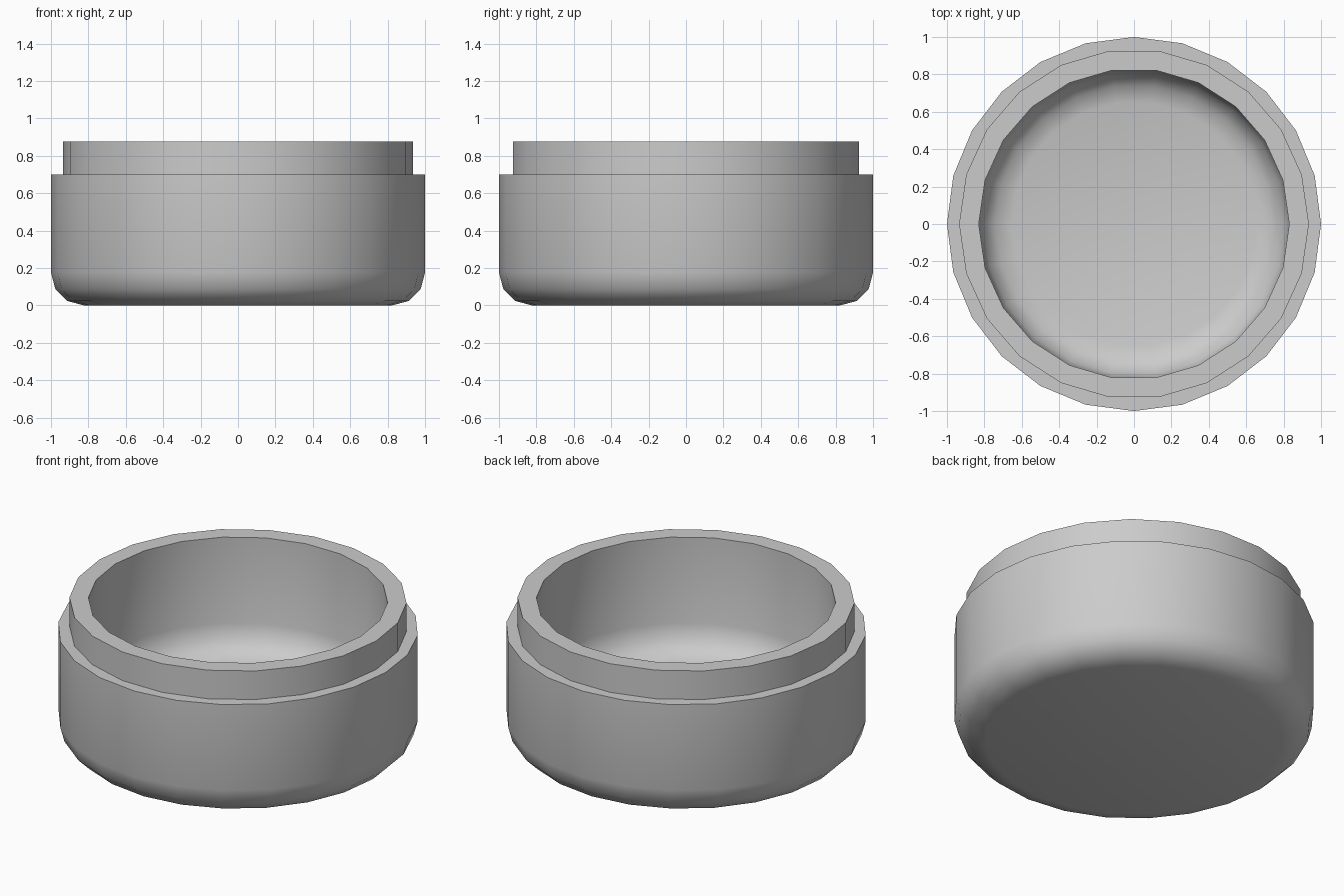
import bpy
import bmesh
from math import pi, sin, cos, radians

# Remove the default cube
cube = bpy.data.objects.get("Cube")
if cube:
    bpy.data.objects.remove(cube, do_unlink=True)

# Single light grey material
grey = bpy.data.materials.new("light_grey")
grey.use_nodes = True
colour = (0.6, 0.6, 0.6, 1)
grey.diffuse_color = colour
grey.node_tree.nodes["Principled BSDF"].inputs["Base Color"].default_value = colour

BEVEL = 0.175      # corner rounding and floor thickness
LEDGE = 0.70       # height of the step
TOP = 0.875        # height of the rim


def rounded_corner(radius, base):
    """Quarter-round from the flat base up to the wall."""
    points = []
    for i in range(4):
        a = i * pi / 6
        points.append((radius - BEVEL + BEVEL * sin(a),
                       base + BEVEL * (1 - cos(a))))
    return points


def lathe(name, profile, sides, inward=False):
    """Spin a profile of (radius, height); cap its first ring."""
    bm = bmesh.new()
    rings = []
    for r, z in profile:
        rings.append([bm.verts.new((r * cos(2 * pi * i / sides),
                                    r * sin(2 * pi * i / sides), z))
                      for i in range(sides)])
    for low, high in zip(rings, rings[1:]):
        for i in range(sides):
            j = (i + 1) % sides
            quad = [low[i], low[j], high[j], high[i]]
            bm.faces.new(quad[::-1] if inward else quad)
    bm.faces.new(rings[0] if inward else rings[0][::-1])
    mesh = bpy.data.meshes.new(name)
    bm.to_mesh(mesh)
    bm.free()
    mesh.materials.append(grey)
    obj = bpy.data.objects.new(name, mesh)
    bpy.context.collection.objects.link(obj)
    bpy.ops.object.select_all(action='DESELECT')
    obj.select_set(True)
    bpy.context.view_layer.objects.active = obj
    bpy.ops.object.shade_smooth_by_angle(angle=radians(35))
    return obj


# Outer body: rounded base, straight wall and ledge tucked under the rim
lathe("outer_body",
      rounded_corner(1.0, 0) + [(1.0, LEDGE), (0.88, LEDGE)], 24)

# Inner cup: rounded floor, inner wall, flat lip and stepped rim
lathe("inner_cup_and_rim",
      rounded_corner(0.83, BEVEL) + [(0.83, TOP), (0.935, TOP), (0.935, LEDGE)],
      22, inward=True)
